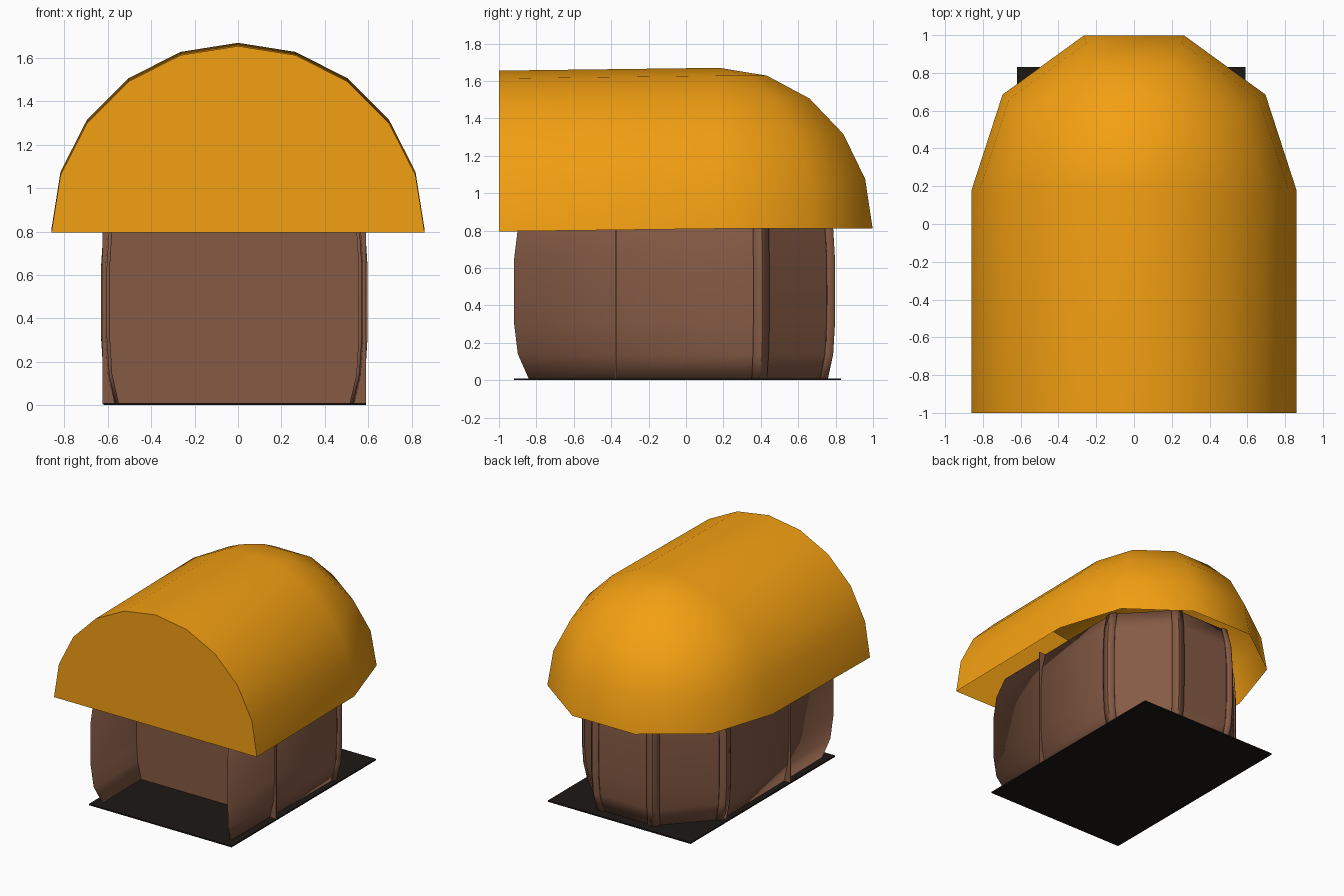
import bpy, bmesh
from math import sin, cos, radians
from mathutils import Vector

if "Cube" in bpy.data.objects:
    bpy.data.objects.remove(bpy.data.objects["Cube"])


def material(name, color):
    m = bpy.data.materials.new(name)
    m.diffuse_color = (*color, 1)
    m.use_nodes = True
    m.node_tree.nodes["Principled BSDF"].inputs["Base Color"].default_value = m.diffuse_color
    return m


ORANGE = material("orange", (0.90, 0.35, 0.006))
BROWN = material("brown", (0.24, 0.105, 0.06))
DARK = material("dark", (0.012, 0.009, 0.007))


def finish(name, bm, mat, smooth):
    bmesh.ops.recalc_face_normals(bm, faces=bm.faces) if smooth > 45 else None
    me = bpy.data.meshes.new(name)
    bm.to_mesh(me)
    bm.free()
    ob = bpy.data.objects.new(name, me)
    bpy.context.collection.objects.link(ob)
    me.materials.append(mat)
    bpy.ops.object.select_all(action='DESELECT')
    ob.select_set(True)
    bpy.context.view_layer.objects.active = ob
    bpy.ops.object.shade_smooth_by_angle(angle=radians(smooth))
    return ob


def box(name, lo, hi, mat):
    bm = bmesh.new()
    bmesh.ops.create_cube(bm, size=1)
    lo, hi = Vector(lo), Vector(hi)
    for v in bm.verts:
        v.co = (lo + hi) / 2 + v.co * (hi - lo)
    return finish(name, bm, mat, 30)


# Roof: half barrel with a quarter-sphere back, closed front, open underneath
R, CY, Z0 = 0.86, 0.18, 0.81
bm = bmesh.new()
rings = []
for i in range(5):
    c, z = R * cos(radians(18 * i)), Z0 + R * sin(radians(18 * i))
    pts = [(c, -1, z - 0.015)]
    pts += [(c * cos(radians(36 * k)), CY + c * sin(radians(36 * k)), z) for k in range(6)]
    pts += [(-c, -1, z - 0.015)]
    rings.append([bm.verts.new(p) for p in pts])
pole = bm.verts.new((0, CY, Z0 + R))
front_top = bm.verts.new((0, -1, Z0 + R - 0.015))
for a, b in zip(rings, rings[1:]):
    for k in range(7):
        bm.faces.new((a[k], a[k + 1], b[k + 1], b[k]))
last = rings[-1]
for k in range(1, 6):
    bm.faces.new((last[k], last[k + 1], pole))
bm.faces.new((last[0], last[1], pole, front_top))
bm.faces.new((last[6], last[7], front_top, pole))
bm.faces.new([r[0] for r in rings] + [front_top] + [r[7] for r in reversed(rings)])
finish("roof", bm, ORANGE, 60)

# Bulging walls: a plan outline scaled by a barrel profile
CENTRE = Vector((-0.017, 0.23))
BULGE = [(0.005, 0.93), (0.14, 0.982), (0.31, 1), (0.64, 1), (0.81, 0.982), (0.95, 0.93)]


def bulging_wall(name, plan, thickness, offset):
    bm = bmesh.new()
    rows = []
    for z, s in BULGE:
        row = []
        for p in plan:
            q = CENTRE + (Vector((p[0] + CENTRE.x, p[1])) - CENTRE) * s
            row.append(bm.verts.new((q.x, q.y, z)))
        rows.append(row)
    for a, b in zip(rows, rows[1:]):
        for k in range(len(plan) - 1):
            bm.faces.new((a[k], a[k + 1], b[k + 1], b[k]))
    ob = finish(name, bm, BROWN, 30)
    mod = ob.modifiers.new("thickness", 'SOLIDIFY')
    mod.thickness, mod.offset = thickness, offset
    mod.use_even_offset = True


half = [(0.588, -0.92), (0.602, 0.405), (0.25, 0.785)]
plan = half + [(-x, y) for x, y in reversed(half)]
bulging_wall("side_and_back_wall", plan, 0.015, -1)

# Corner posts wrapped around each bend of the wall
for i in range(1, 5):
    a, p, b = (Vector(plan[j]) for j in (i - 1, i, i + 1))
    strip = [p + (a - p).normalized() * 0.045, p, p + (b - p).normalized() * 0.045]
    bulging_wall(f"corner_post_{i}", strip, 0.012, 1)

# Recessed front wall and floor
box("front_wall", (-0.625, -0.38, 0.005), (0.59, -0.372, 0.95), BROWN)
box("floor", (-0.62, -0.92, 0), (0.59, 0.83, 0.01), DARK)
